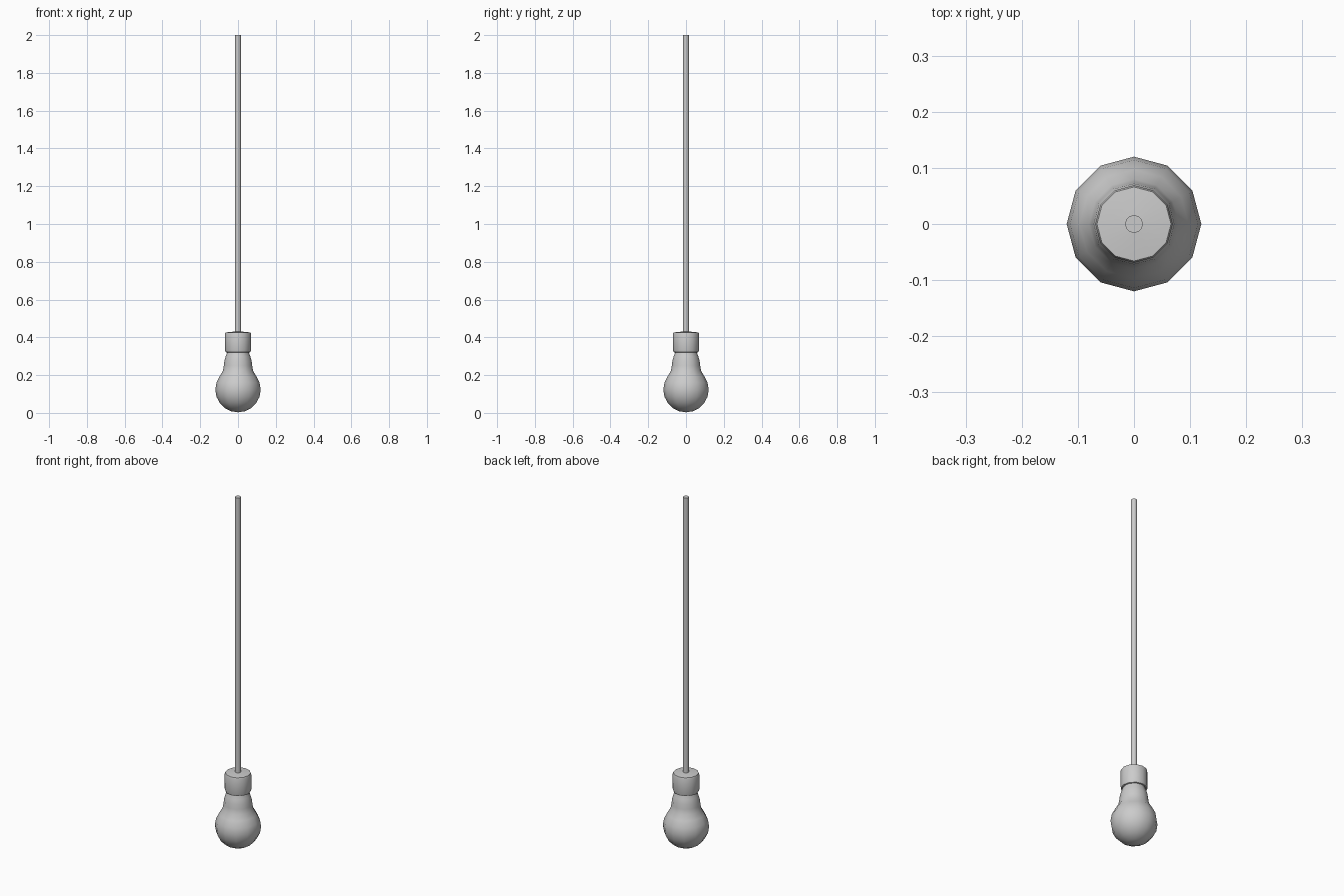
import bpy, bmesh, math

if "Cube" in bpy.data.objects:
    bpy.data.objects.remove(bpy.data.objects["Cube"])

SIDES = 12


def lathe(name, profile, angle=40):
    """Revolve (radius, z) points about z; zero radius makes a pole."""
    bm = bmesh.new()
    rings = []
    for r, z in profile:
        n = SIDES if r > 0 else 1
        rings.append([bm.verts.new((r * math.cos(2 * math.pi * i / SIDES),
                                    r * math.sin(2 * math.pi * i / SIDES), z))
                      for i in range(n)])
    for a, b in zip(rings, rings[1:]):
        for i in range(SIDES):
            j = (i + 1) % SIDES
            quad = [a[i % len(a)], a[j % len(a)], b[j % len(b)], b[i % len(b)]]
            bm.faces.new(list(dict.fromkeys(quad)))
    bmesh.ops.recalc_face_normals(bm, faces=bm.faces)
    mesh = bpy.data.meshes.new(name)
    bm.to_mesh(mesh)
    bm.free()
    obj = bpy.data.objects.new(name, mesh)
    bpy.context.collection.objects.link(obj)
    bpy.ops.object.select_all(action='DESELECT')
    obj.select_set(True)
    bpy.context.view_layer.objects.active = obj
    bpy.ops.object.shade_smooth_by_angle(angle=math.radians(angle))
    return obj


# Glass bulb: round globe tapering up into the neck
globe = [(0.12 * math.sin(math.radians(a)), 0.123 - 0.12 * math.cos(math.radians(a)))
         for a in (0, 18, 36, 54, 72, 90, 108, 126)]
lathe("bulb", globe + [(0.08, 0.222), (0.075, 0.25), (0.072, 0.275),
                       (0.065, 0.30), (0.055, 0.325), (0.052, 0.345), (0, 0.345)], 60)

# Socket cap with a thin bevelled rim and slightly raised top
lathe("socket", [(0, 0.328), (0.055, 0.328), (0.06, 0.32), (0.066, 0.322), (0.069, 0.332),
                 (0.069, 0.418), (0.066, 0.426), (0.016, 0.431), (0, 0.431)])

# Hanging cord
lathe("cord", [(0, 0.42), (0.016, 0.42), (0.016, 2.0), (0, 2.0)])
